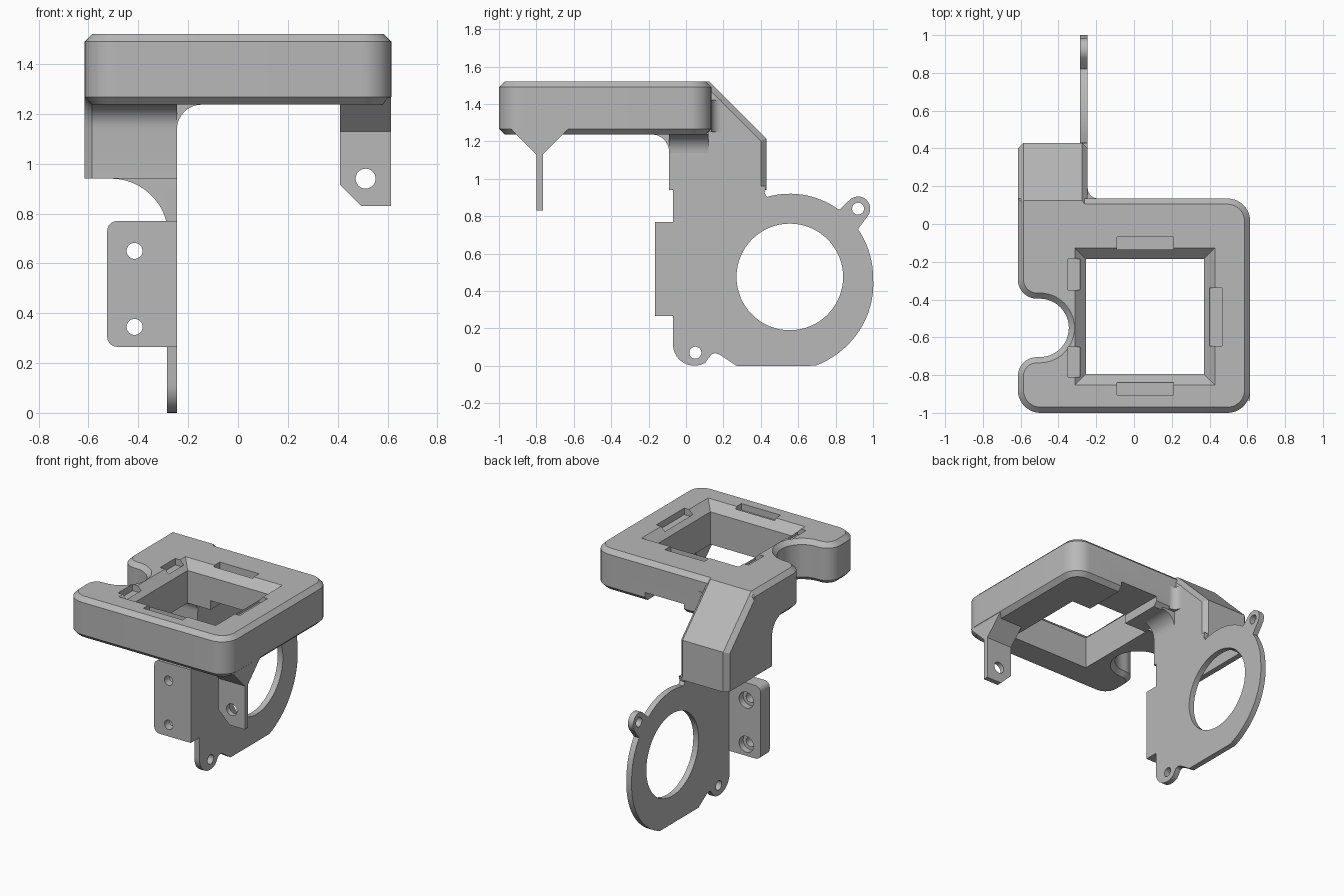
import bpy, bmesh
from math import sin, cos, radians
from mathutils import Vector

old = bpy.data.objects.get("Cube")
if old:
    bpy.data.objects.remove(old, do_unlink=True)

grey = bpy.data.materials.new("plain grey plastic")
grey.use_nodes = True
colour = (0.48, 0.48, 0.48, 1)
grey.diffuse_color = colour
grey.node_tree.nodes["Principled BSDF"].inputs["Base Color"].default_value = colour


def arc(cx, cy, r, a0, a1, n=10, r_end=None):
    """Points on an arc; the radius may drift to r_end."""
    r_end = r if r_end is None else r_end
    out = []
    for i in range(n + 1):
        t = i / n
        a, q = radians(a0 + (a1 - a0) * t), r + (r_end - r) * t
        out.append((cx + q * cos(a), cy + q * sin(a)))
    return out


def rect(a0, a1, b0, b1):
    return [(a0, b0), (a1, b0), (a1, b1), (a0, b1)]


def finish(name, bm):
    bmesh.ops.recalc_face_normals(bm, faces=bm.faces)
    mesh = bpy.data.meshes.new(name)
    bm.to_mesh(mesh)
    bm.free()
    mesh.materials.append(grey)
    ob = bpy.data.objects.new(name, mesh)
    bpy.context.collection.objects.link(ob)
    return ob


def prism(name, pts, axis, lo, hi, chamfer=None, width=0.03):
    """Extrude a flat outline along an axis, chamfering the edges picked by a rule."""
    put = {"x": lambda a, b, d: (d, a, b),
           "y": lambda a, b, d: (a, d, b),
           "z": lambda a, b, d: (a, b, d)}[axis]
    bm = bmesh.new()
    low = [bm.verts.new(put(a, b, lo)) for a, b in pts]
    high = [bm.verts.new(put(a, b, hi)) for a, b in pts]
    bm.faces.new(low)
    bm.faces.new(high)
    for i in range(len(pts)):
        j = (i + 1) % len(pts)
        bm.faces.new((low[i], low[j], high[j], high[i]))
    bmesh.ops.recalc_face_normals(bm, faces=bm.faces)
    if chamfer:
        edges = [e for e in bm.edges if chamfer(e.verts[0].co, e.verts[1].co)]
        bmesh.ops.bevel(bm, geom=edges, offset=width, segments=1, affect="EDGES")
    return finish(name, bm)


def cut(ob, *cutters):
    for c in cutters:
        c.hide_render = True
        mod = ob.modifiers.new("cut", "BOOLEAN")
        mod.operation, mod.solver, mod.object = "DIFFERENCE", "EXACT", c
        bpy.context.view_layer.objects.active = ob
        bpy.ops.object.modifier_apply(modifier=mod.name)
        bpy.data.objects.remove(c, do_unlink=True)


def drill(axis, a, b, r, lo, hi, n=32):
    return prism("drill", arc(a, b, r, 0, 360 - 360 / n, n - 1), axis, lo, hi)


# Frame block with rounded corners and a side notch
outline = (arc(0.495, -0.88, 0.12, -90, 0) + arc(0.495, 0.015, 0.12, 0, 90)
           + [(-0.615, 0.135)]
           + arc(-0.515, -0.295, 0.1, 180, 270)
           + arc(-0.5, -0.55, 0.155, 90, -90, 24)
           + arc(-0.515, -0.805, 0.1, 90, 180)
           + arc(-0.495, -0.88, 0.12, 180, 270))
block = prism("frame_block", outline, "z", 1.237, 1.52,
              lambda p, q: abs(p.z - q.z) < 1e-5)

# Square opening with a flared rim
cut(block, prism("opening", rect(-0.255, 0.37, -0.795, -0.185), "z", 1.1, 1.6))
bm = bmesh.new()
rings = []
for grow, z in ((0, 1.462), (0.098, 1.56)):
    corners = rect(-0.255 - grow, 0.37 + grow, -0.795 - grow, -0.185 + grow)
    rings.append([bm.verts.new((x, y, z)) for x, y in corners])
for ring in rings:
    bm.faces.new(ring)
for i in range(4):
    j = (i + 1) % 4
    bm.faces.new((rings[0][i], rings[0][j], rings[1][j], rings[1][i]))
cut(block, finish("flare", bm))

# Clip grooves around the rim, and the slot under the back wall
for x0, x1, y0, y1 in ((-0.09, 0.21, -0.135, -0.07), (-0.09, 0.21, -0.905, -0.84),
                       (0.4, 0.465, -0.645, -0.34), (-0.35, -0.285, -0.35, -0.185),
                       (-0.35, -0.285, -0.81, -0.65)):
    cut(block, prism("groove", rect(x0, x1, y0, y1), "z", 1.475, 1.6))
cut(block, prism("slot", rect(-0.08, 0.22, 1.1, 1.3), "y", -0.3, 0.3))

# Air duct column with sloped back and hollow outlet
side = ([(-0.09, 0.94), (0.43, 0.94), (0.43, 1.215), (0.125, 1.52), (-0.05, 1.52),
         (-0.05, 1.3), (-0.185, 1.3)] + arc(-0.185, 1.142, 0.095, 90, 0))
column = prism("duct_column", side, "x", -0.615, -0.245,
               lambda p, q: abs(p.x - q.x) < 1e-5 and p.z + q.z > 1.9
               and (p.x < -0.5 or p.y + q.y > 0.2))
cavity = [(-0.05, 0.9), (0.39, 0.9), (0.39, 1.2), (0.15, 1.44), (-0.05, 1.44)]
cut(column, prism("cavity", cavity, "x", -0.575, -0.285))

# Fillets between duct and block
prism("side_fillet", [(-0.26, 1.25)] + arc(-0.145, 1.137, 0.1, 180, 90) + [(-0.145, 1.25)],
      "y", -0.09, 0.12)
prism("back_fillet", [(-0.26, 0.12)] + [(-0.19, 0.12)] + arc(-0.19, 0.19, 0.055, 270, 180),
      "z", 1.25, 1.42)

# Fan plate with round housing outline and two screw ears
plate_pts = ([(-0.07, 0.96)] + arc(0.045, 0.115, 0.115, 180, 300)
             + [(0.135, 0.06), (0.155, 0.068), (0.18, 0.06), (0.27, 0)]
             + arc(0.555, 0.475, 0.494, -74, 0, 18, 0.445)
             + arc(0.555, 0.475, 0.445, 4, 35, 8)
             + arc(0.92, 0.84, 0.065, -40, 130, 14)
             + [(0.82, 0.835)]
             + arc(0.555, 0.475, 0.445, 55, 106, 12)
             + [(0.42, 0.925), (0.43, 0.96)])
plate = prism("fan_plate", plate_pts, "x", -0.285, -0.245)
for y, z, r, n in ((0.555, 0.475, 0.285, 64), (0.92, 0.84, 0.032, 24), (0.05, 0.07, 0.032, 24)):
    cut(plate, drill("x", y, z, r, -0.5, 0, n))

# Mounting flange with counterbored holes, and its curved web
flange_pts = ([(-0.245, 0.265), (-0.245, 0.77)] + arc(-0.485, 0.73, 0.04, 90, 180, 6)
              + arc(-0.485, 0.305, 0.04, 180, 270, 6))
flange = prism("mounting_flange", flange_pts, "y", -0.165, -0.065)
for z in (0.65, 0.345):
    cut(flange, drill("y", -0.415, z, 0.032, -0.3, 0.1),
        drill("y", -0.415, z, 0.055, -0.11, 0.1))
prism("curved_web", arc(-0.51, 0.71, 0.23, 90, 15, 16) + [(-0.245, 0.765), (-0.245, 0.945)],
      "y", -0.07, -0.03)

# Front hanging tab with a wedge root
tab = prism("hanging_tab", [(0.41, 0.915), (0.495, 0.83), (0.613, 0.83), (0.613, 1.2), (0.41, 1.2)],
            "y", -0.8, -0.765)
cut(tab, drill("y", 0.512, 0.94, 0.04, -1, 0))
prism("tab_root", [(-0.8, 1.13), (-0.765, 1.13), (-0.63, 1.265), (-0.935, 1.265)],
      "x", 0.41, 0.613)

# Smooth the round parts, keep edges crisp
for ob in bpy.context.scene.objects:
    ob.select_set(ob.type == "MESH")
bpy.context.view_layer.objects.active = block
bpy.ops.object.shade_smooth_by_angle(angle=radians(30))
